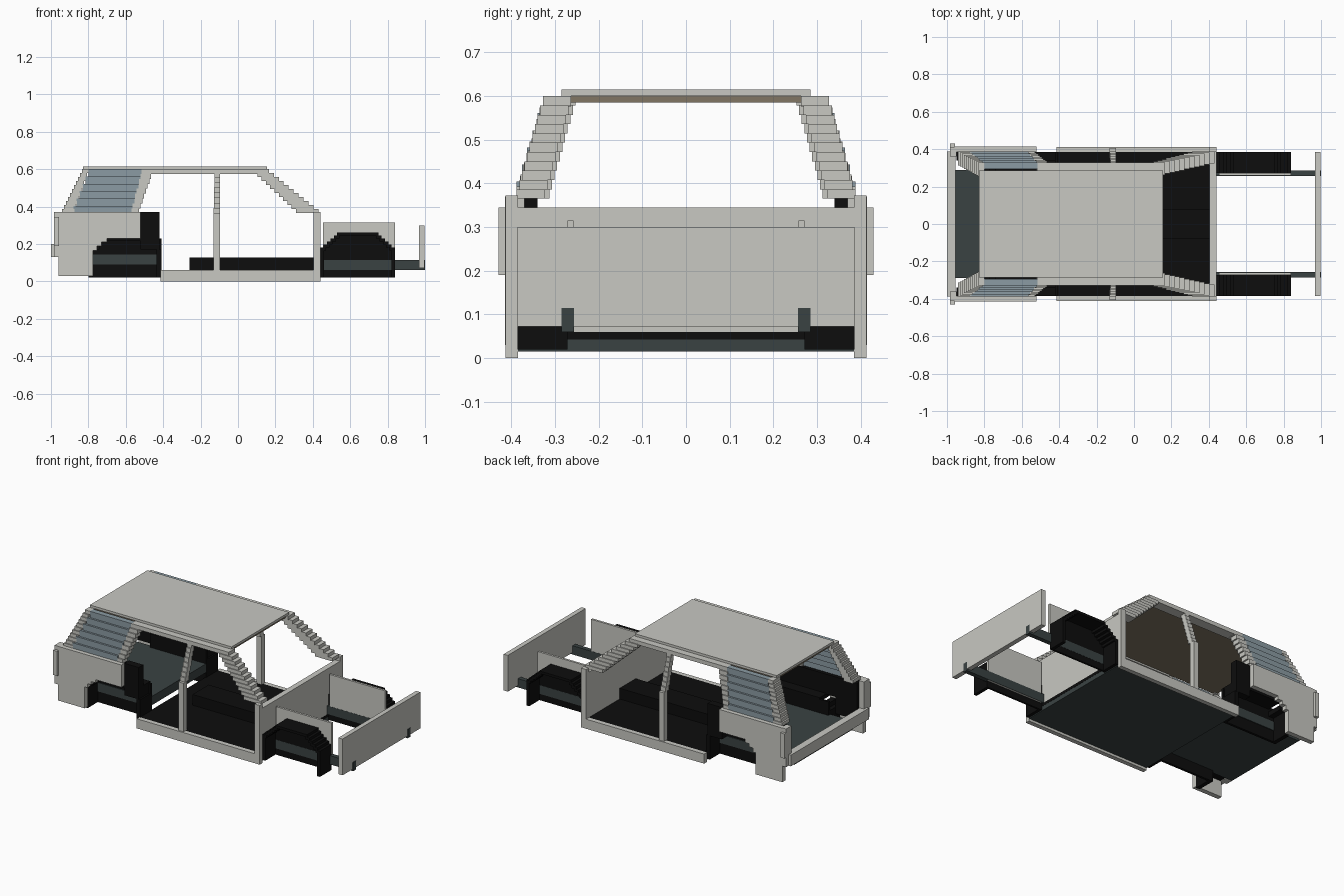
import bpy
import bmesh

cube = bpy.data.objects.get("Cube")
if cube:
    bpy.data.objects.remove(cube, do_unlink=True)


def material(name, rgb):
    m = bpy.data.materials.new(name)
    m.use_nodes = True
    m.diffuse_color = (*rgb, 1)
    m.node_tree.nodes["Principled BSDF"].inputs["Base Color"].default_value = (*rgb, 1)
    return m


PAINT = material("pale grey paint", (0.58, 0.58, 0.54))
BLACK = material("black lining", (0.004, 0.004, 0.004))
STEEL = material("dark grey steel", (0.042, 0.055, 0.055))
GLASS = material("blue grey glass", (0.26, 0.33, 0.37))
CLOTH = material("brown headliner", (0.22, 0.18, 0.125))


def part(name, mat, boxes, mirror=False):
    """Join boxes given as (x range, y range, z range) into one object."""
    bm = bmesh.new()
    for xs, ys, zs in boxes:
        sides = [ys, (-ys[1], -ys[0])] if mirror else [ys]
        for y in sides:
            box = bmesh.ops.create_cube(bm, size=1)
            for v in box["verts"]:
                for axis, (lo, hi) in enumerate((xs, y, zs)):
                    v.co[axis] = hi if v.co[axis] > 0 else lo
    mesh = bpy.data.meshes.new(name)
    bm.to_mesh(mesh)
    bm.free()
    mesh.materials.append(mat)
    ob = bpy.data.objects.new(name, mesh)
    bpy.context.collection.objects.link(ob)
    return ob


def plate(name, mat, outline, y0, y1):
    """Extrude an x-z outline along y and repeat it on the other side."""
    bm = bmesh.new()
    for side in (1, -1):
        face = bm.faces.new([bm.verts.new((x, side * y0, z)) for x, z in outline])
        ext = bmesh.ops.extrude_face_region(bm, geom=[face])
        moved = [g for g in ext["geom"] if isinstance(g, bmesh.types.BMVert)]
        bmesh.ops.translate(bm, verts=moved, vec=(0, side * (y1 - y0), 0))
    bmesh.ops.recalc_face_normals(bm, faces=bm.faces)
    mesh = bpy.data.meshes.new(name)
    bm.to_mesh(mesh)
    bm.free()
    mesh.materials.append(mat)
    bpy.context.collection.objects.link(bpy.data.objects.new(name, mesh))


def lerp(a, b, t):
    return a + (b - a) * t


BELT, EAVE = 0.365, 0.60


def leaning(steps, low, high, thick=0.065, top=EAVE):
    """Stack of boxes sliding from the low x range to the high x range."""
    out = []
    dz = (top - BELT) / steps
    for i in range(steps):
        t = i / (steps - 1)
        y = lerp(0.388, 0.328, t)
        z = BELT + i * dz
        out.append(((lerp(low[0], high[0], t), lerp(low[1], high[1], t)),
                    (y - thick, y), (z, z + dz)))
    return out


# Roof
part("roof_panel", PAINT, [((-0.83, 0.155), (-0.285, 0.285), (0.60, 0.615))])
part("headliner", CLOTH, [((-0.82, 0.145), (-0.27, 0.27), (0.585, 0.60))])
part("roof_rail", PAINT, [((-0.48, 0.13), (0.265, 0.328), (0.575, 0.60))], True)

# Stepped pillars and rear side glass
part("windscreen_pillar", PAINT, leaning(11, (0.31, 0.43), (0.08, 0.165)), True)
part("tail_pillar", PAINT, leaning(11, (-0.94, -0.875), (-0.835, -0.80), 0.075), True)
part("rear_door_pillar", PAINT, leaning(9, (-0.57, -0.53), (-0.515, -0.455), 0.05), True)
part("quarter_glass", GLASS, leaning(6, (-0.88, -0.565), (-0.80, -0.51), 0.035), True)
part("centre_pillar", PAINT,
     [((-0.13, -0.095), (0.37, 0.405), (0.06, BELT))]
     + leaning(8, (-0.13, -0.095), (-0.125, -0.095), 0.035, 0.585), True)

# Lower body
part("sill", PAINT, [((-0.415, 0.44), (0.385, 0.413), (0, 0.06))], True)
part("hinge_post", PAINT, [((0.405, 0.44), (0.385, 0.413), (0.06, 0.372))], True)
part("firewall", PAINT, [((0.405, 0.44), (-0.388, 0.388), (0.06, 0.345))])
plate("quarter_panel", PAINT,
      [(-0.96, 0.03), (-0.775, 0.03), (-0.775, 0.165), (-0.755, 0.165),
       (-0.755, 0.19), (-0.73, 0.19), (-0.73, 0.21), (-0.70, 0.21),
       (-0.70, 0.23), (-0.52, 0.23), (-0.52, 0.37), (-0.96, 0.37)], 0.385, 0.415)

# Tail end
part("rear_sill", PAINT, [((-1.0, -0.955), (-0.388, 0.388), (0.13, 0.20))])
part("tail_corner", PAINT, [((-0.985, -0.95), (0.36, 0.413), (0.13, 0.37))], True)
part("lamp_block", PAINT, [((-0.985, -0.957), (0.40, 0.43), (0.19, 0.345))], True)

# Floors and tunnel
part("main_floor", STEEL, [((-0.415, 0.44), (-0.385, 0.385), (0.015, 0.042))])
part("carpet", BLACK, [((-0.415, 0.441), (-0.385, 0.385), (0.042, 0.06))])
part("tunnel", BLACK, [((-0.26, 0.405), (-0.08, 0.08), (0.06, 0.127))])
part("rear_floor", STEEL, [((-0.955, -0.412), (-0.29, 0.29), (0.09, 0.145))])

# Rear wheel housings and inner lining
part("rear_wheel_housing", BLACK, [
    ((-0.80, -0.41), (0.27, 0.285), (0.02, 0.23)),
    ((-0.80, -0.775), (0.27, 0.385), (0.02, 0.17)),
    ((-0.435, -0.41), (0.27, 0.385), (0.02, 0.17)),
    ((-0.46, -0.42), (0.27, 0.385), (0.17, 0.23)),
    ((-0.775, -0.74), (0.27, 0.385), (0.17, 0.20)),
    ((-0.74, -0.42), (0.27, 0.385), (0.215, 0.24))], True)
part("rear_side_lining", BLACK, [
    ((-0.95, -0.42), (0.34, 0.386), (0.235, 0.36)),
    ((-0.95, -0.80), (0.34, 0.386), (0.13, 0.235)),
    ((-0.52, -0.42), (0.34, 0.386), (0.17, 0.37))], True)

# Front wheel housings: walls, inner plate and a stepped top
arch = [((0.44, 0.84), (0.272, 0.284), (0.02, 0.17)),
        ((0.44, 0.46), (0.272, 0.386), (0.02, 0.17)),
        ((0.82, 0.84), (0.272, 0.386), (0.02, 0.17))]
STEPS = 6
for i in range(STEPS):
    a, z = 0.018 * i, 0.165 + 0.016 * i
    arch.append(((0.44 + a, 0.84 - a), (0.272, 0.284), (z, z + 0.016)))
    arch.append(((0.44 + a, 0.47 + a), (0.272, 0.386), (z, z + 0.016)))
    arch.append(((0.81 - a, 0.84 - a), (0.272, 0.386), (z, z + 0.016)))
arch.append(((0.54, 0.74), (0.272, 0.386), (0.245, 0.261)))
part("front_wheel_housing", BLACK, arch, True)

# Nose structure
part("inner_wing", PAINT, [((0.455, 0.84), (0.258, 0.272), (0.06, 0.315))], True)
part("chassis_rail", STEEL, [((0.44, 1.0), (0.257, 0.285), (0.06, 0.115))], True)
part("nose_panel", PAINT, [((0.968, 0.997), (-0.386, 0.386), (0.072, 0.30))])
